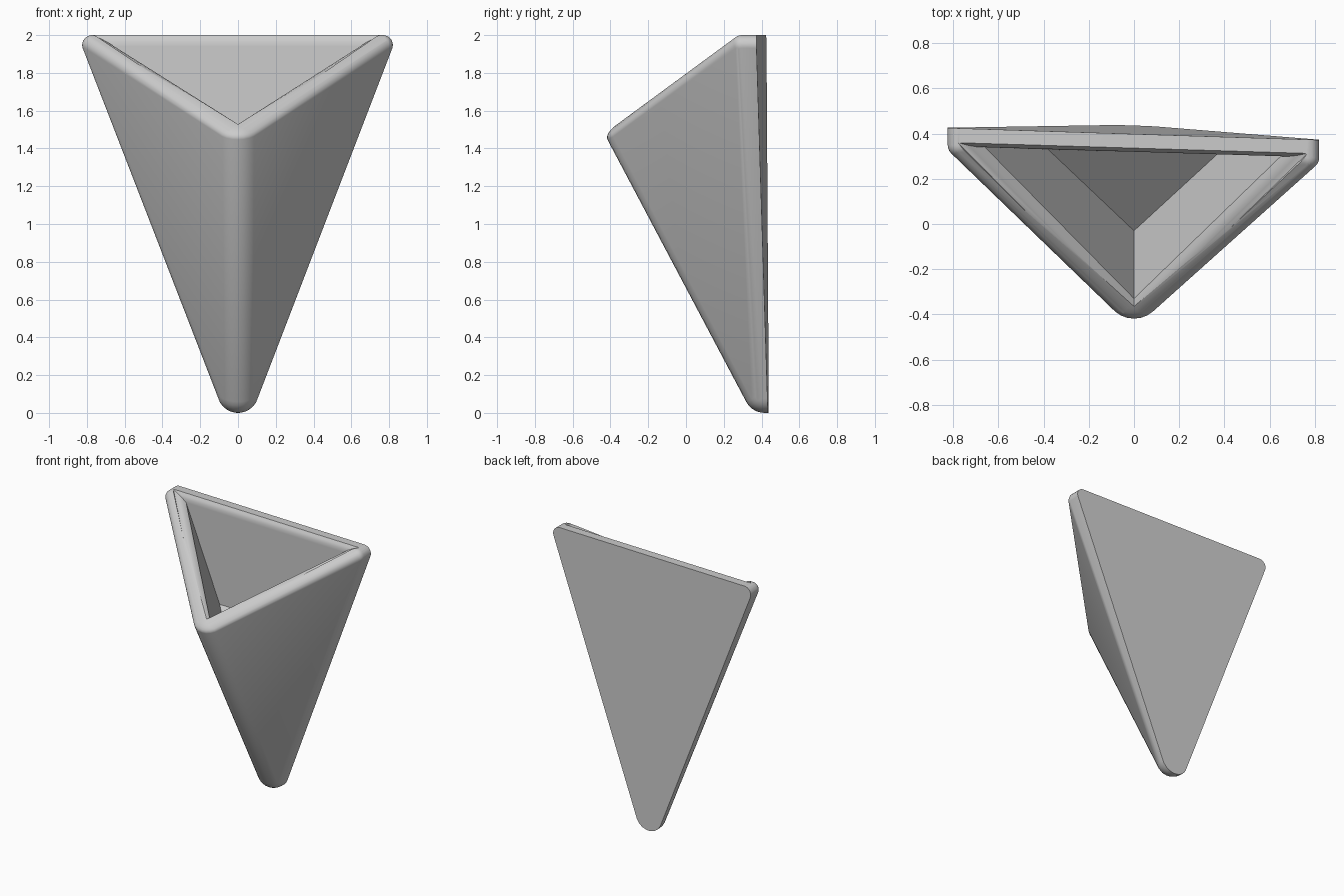
import bpy, bmesh
from mathutils import Vector, Matrix

if "Cube" in bpy.data.objects:
    bpy.data.objects.remove(bpy.data.objects["Cube"])


def make_object(name, bm):
    bmesh.ops.recalc_face_normals(bm, faces=bm.faces)
    me = bpy.data.meshes.new(name)
    bm.to_mesh(me)
    bm.free()
    ob = bpy.data.objects.new(name, me)
    bpy.context.collection.objects.link(ob)
    return ob


def ball(bm, centre, r, along=None):
    """Rounded corner; 'along' is the half thickness on the front edge axis."""
    rot = Vector((0, -0.466, 0.885)).to_track_quat('Z', 'Y').to_matrix().to_4x4()
    scale = Matrix.Diagonal((r, r, along or r, 1))
    bmesh.ops.create_uvsphere(bm, u_segments=24, v_segments=14, radius=1,
                              matrix=Matrix.Translation(centre) @ rot @ scale)


# Outer wedge: hull over rounded corners
bm = bmesh.new()
for dy in (0, 0.14):
    ball(bm, (-0.772, 0.35 + dy, 1.947), 0.053)
    ball(bm, (0.767, 0.295 + dy, 1.947), 0.053)
    ball(bm, (0, 0.416 + dy, 0.11), 0.11)
ball(bm, (0, -0.31, 1.503), 0.12, 0.05)
hull = bmesh.ops.convex_hull(bm, input=bm.verts)
inner = [v for v in hull["geom_interior"] if isinstance(v, bmesh.types.BMVert)]
bmesh.ops.delete(bm, geom=inner, context='VERTS')

# Flat wall-side back
p, q, r = Vector((-0.82, 0.425, 2)), Vector((0.82, 0.372, 2)), Vector((0, 0.436, 0))
n = (q - p).cross(r - p).normalized()
if n.y < 0:
    n = -n
bmesh.ops.bisect_plane(bm, geom=bm.verts[:] + bm.edges[:] + bm.faces[:], dist=1e-5,
                       plane_co=p, plane_no=n, clear_outer=True)
bmesh.ops.holes_fill(bm, edges=[e for e in bm.edges if e.is_boundary], sides=0)
bmesh.ops.dissolve_limit(bm, angle_limit=0.002, verts=bm.verts, edges=bm.edges)
planter = make_object("wall_planter", bm)

# Cavity: sloping floor, opening, then a flare that rounds the rim
floor = [Vector(v) for v in ((-0.38, 0.33, 1.27), (0.37, 0.31, 1.27), (0, -0.03, 0.93))]
mouth = [Vector(v) for v in ((-0.66, 0.34, 1.94), (0.65, 0.30, 1.94), (0, -0.33, 1.525))]
mid = (mouth[0] + mouth[1] + mouth[2]) / 3
up = Vector((0, -0.54, 0.84))
rings = [floor]
for s, h in ((1, 0), (1.05, 0.02), (1.11, 0.034), (1.18, 0.042), (1.18, 0.3)):
    rings.append([mid + (v - mid) * s + up * h for v in mouth])
bm = bmesh.new()
loops = [[bm.verts.new(v) for v in ring] for ring in rings]
for a, b in zip(loops, loops[1:]):
    for i in range(3):
        j = (i + 1) % 3
        bm.faces.new((a[i], a[j], b[j], b[i]))
bm.faces.new(loops[0])
bm.faces.new(loops[-1])
cutter = make_object("cavity_cutter", bm)
cutter.hide_render = True

mod = planter.modifiers.new("cavity", 'BOOLEAN')
mod.operation = 'DIFFERENCE'
mod.solver = 'EXACT'
mod.object = cutter
bpy.context.view_layer.objects.active = planter
planter.select_set(True)
bpy.ops.object.modifier_apply(modifier=mod.name)
bpy.data.objects.remove(cutter)

bpy.ops.object.shade_smooth_by_angle(angle=0.5)
